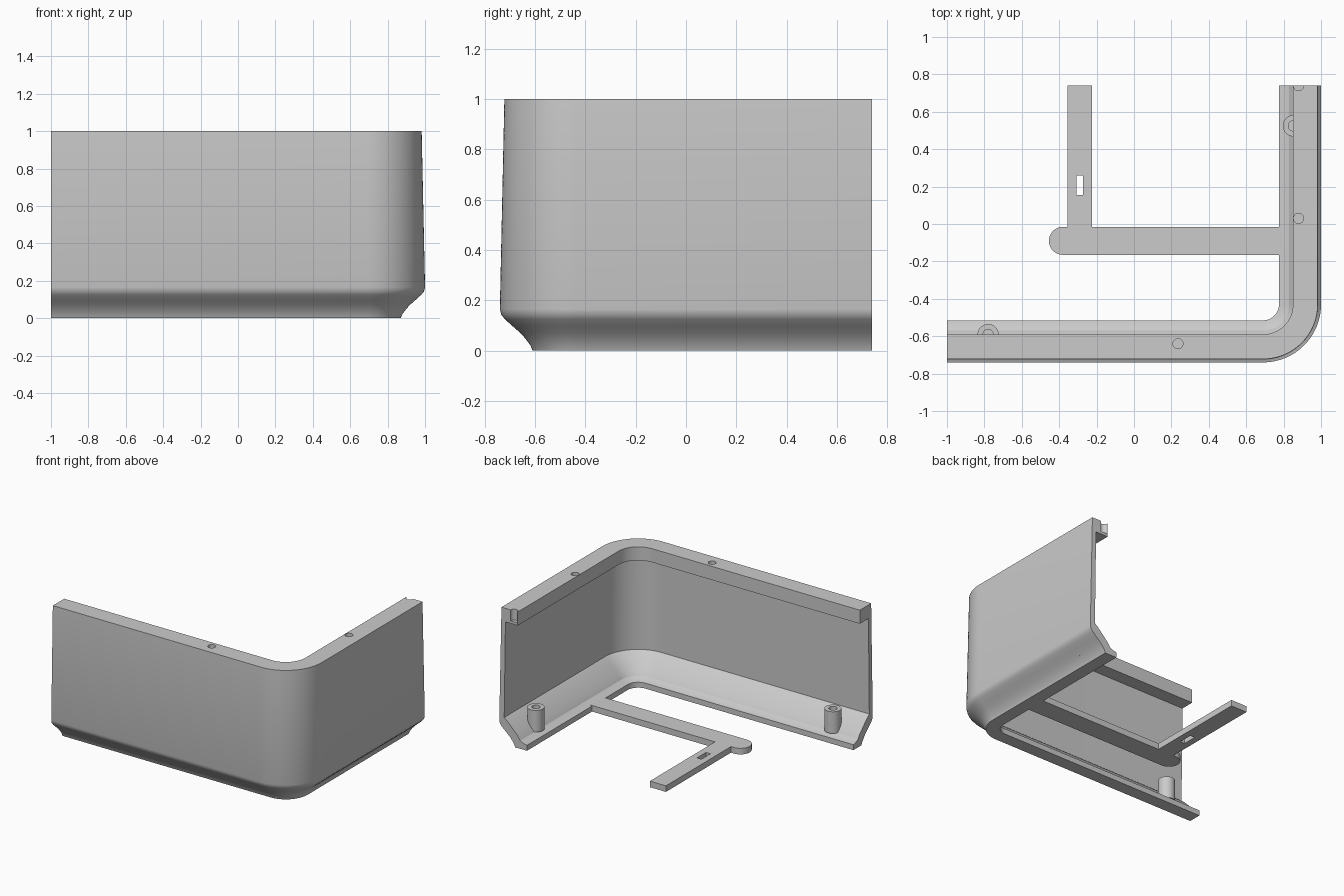
import bpy, bmesh
from math import sin, cos, pi

cube = bpy.data.objects.get("Cube")
if cube:
    bpy.data.objects.remove(cube, do_unlink=True)

grey = bpy.data.materials.new("plain grey")
grey.use_nodes = True
grey.diffuse_color = (0.6, 0.6, 0.6, 1)
grey.node_tree.nodes["Principled BSDF"].inputs["Base Color"].default_value = (0.6, 0.6, 0.6, 1)


def finish(name, bm, smooth=True):
    bmesh.ops.recalc_face_normals(bm, faces=bm.faces)
    mesh = bpy.data.meshes.new(name)
    bm.to_mesh(mesh)
    bm.free()
    mesh.materials.append(grey)
    obj = bpy.data.objects.new(name, mesh)
    bpy.context.collection.objects.link(obj)
    if smooth:
        shade(obj)
    return obj


def shade(obj):
    bpy.ops.object.select_all(action="DESELECT")
    obj.select_set(True)
    bpy.context.view_layer.objects.active = obj
    bpy.ops.object.shade_smooth_by_angle(angle=0.5)


def prism(name, outline, low, high, smooth=True):
    """Extrude a flat outline between two heights."""
    bm = bmesh.new()
    face = bm.faces.new([bm.verts.new((x, y, low)) for x, y in outline])
    geom = bmesh.ops.extrude_face_region(bm, geom=[face])["geom"]
    top = [v for v in geom if isinstance(v, bmesh.types.BMVert)]
    bmesh.ops.translate(bm, verts=top, vec=(0, 0, high - low))
    return finish(name, bm, smooth)


def arc(x, y, r, start, end, steps):
    angles = [start + (end - start) * i / steps for i in range(steps + 1)]
    return [(x + r * cos(a), y + r * sin(a)) for a in angles]


def circle(x, y, r, steps=32):
    return arc(x, y, r, 0, 2 * pi, steps)[:-1]


def cut(obj, cutter):
    """Subtract a helper solid and discard it."""
    cutter.hide_render = True
    mod = obj.modifiers.new("cut", "BOOLEAN")
    mod.operation = "DIFFERENCE"
    mod.solver = "EXACT"
    mod.object = cutter
    bpy.context.view_layer.objects.active = obj
    bpy.ops.object.modifier_apply(modifier=mod.name)
    bpy.data.objects.remove(cutter, do_unlink=True)


# Corner shell: cross-section as (inset from outside, height), swept round the corner
section = [
    (.13, 0), (.122, .02), (.10, .05), (.08, .072), (.05, .098), (.02, .125),
    (.006, .142), (0, .165), (.018, 1),
    (.15, 1), (.15, .9), (.05, .9), (.04, .195), (.065, .175),
    (.15, .09), (.17, .06), (.2, .045), (.225, .04), (.225, 0),
]
RADIUS = 0.31
bm = bmesh.new()
rails = []
for inset, z in section:
    path = [(-1, -.74 + inset)]
    path += arc(1 - RADIUS, -.74 + RADIUS, RADIUS - inset, -pi / 2, 0, 24)
    path.append((1 - inset, .74))
    rails.append([bm.verts.new((x, y, z)) for x, y in path])
for a, b in zip(rails, rails[1:] + rails[:1]):
    for i in range(len(a) - 1):
        bm.faces.new((a[i], a[i + 1], b[i + 1], b[i]))
for end in (0, -1):
    bm.faces.new([rail[end] for rail in rails])
shell = finish("corner_shell", bm, False)

# Dowel holes in the top rim, one halved by the open end
for x, y in ((.235, -.64), (.88, .03), (.88, .74)):
    cut(shell, prism("dowel_cutter", circle(x, y, .027), .92, 1.05, False))
shade(shell)

# Screw bosses standing on the sloped lip
for name, x, y in (("front_boss", -.78, -.592), ("side_boss", .853, .525)):
    boss = prism(name, circle(x, y, .057), .06, .22, False)
    cut(boss, prism("screw_cutter", circle(x, y, .028), .09, .3, False))
    shade(boss)

# Flat bracket: round-ended cross bar with an arm running to the back
outline = [(.79, -.165), (.79, -.015), (-.225, -.015), (-.225, .74),
           (-.355, .74), (-.355, -.015)]
outline += arc(-.38, -.09, .075, pi / 2, 3 * pi / 2, 20)
bracket = prism("flat_bracket", outline, 0, .045, False)
slot = [(-.308, .155), (-.272, .155), (-.272, .26), (-.308, .26)]
cut(bracket, prism("slot_cutter", slot, -.1, .1, False))
shade(bracket)
